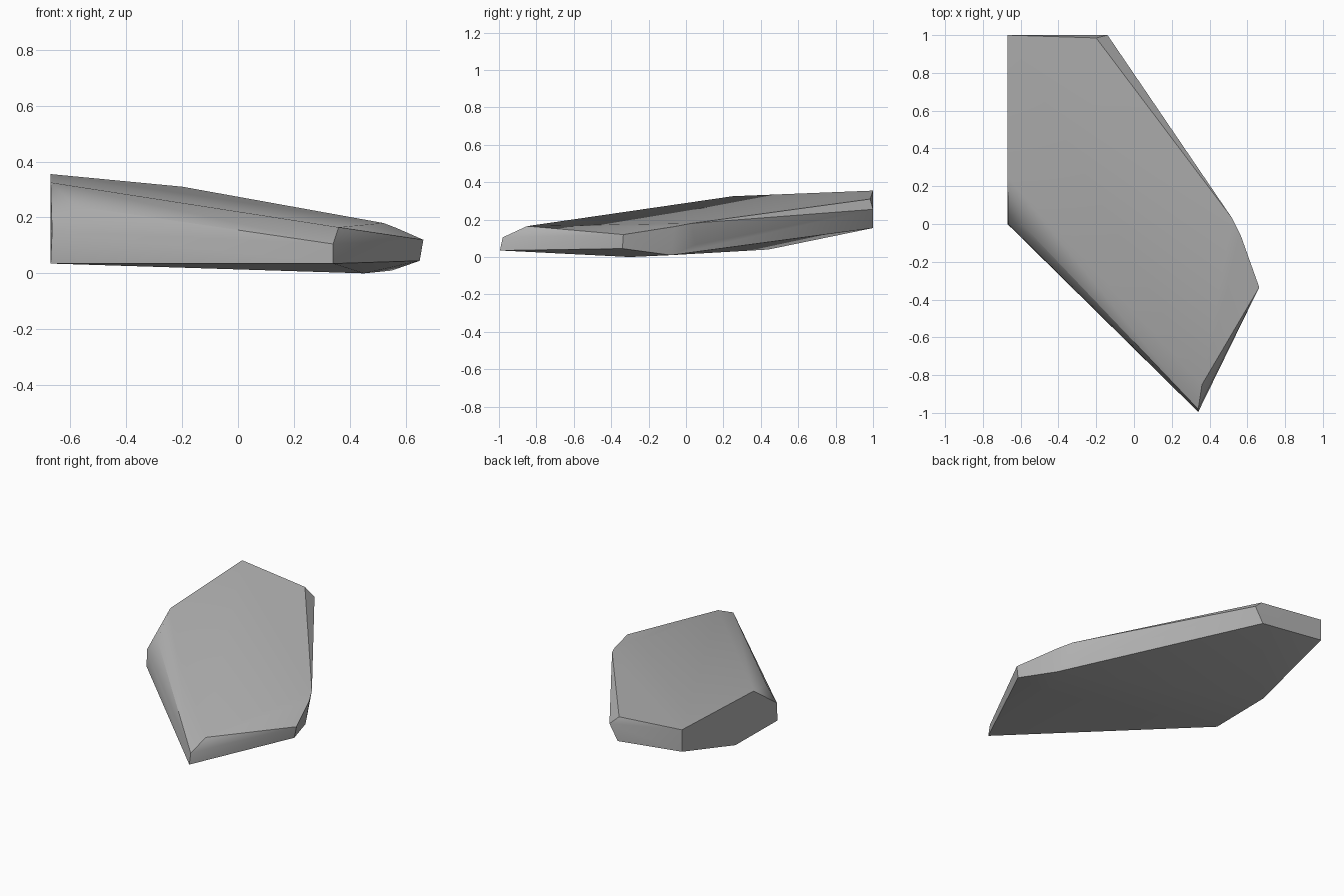
import bpy
import bmesh
import math

# Remove the default cube
default = bpy.data.objects.get("Cube")
if default:
    bpy.data.objects.remove(default, do_unlink=True)

# Stone material
stone = bpy.data.materials.new("grey_stone")
stone.use_nodes = True
grey = (0.45, 0.45, 0.45, 1)
stone.diffuse_color = grey
shader = next(n for n in stone.node_tree.nodes if n.type == "BSDF_PRINCIPLED")
shader.inputs["Base Color"].default_value = grey

# Corners of the sloping top
top_rim = [
    (-.67, 1, .355), (-.2, .985, .31), (.52, .03, .18),
    (.565, -.06, .163), (.36, -.85, .165), (-.67, .25, .325),
]
# Corners of the chipped flanks
flank = [
    (-.14, 1, .255), (.663, -.335, .12), (.34, -.98, .105),
    (-.58, -.015, .24), (-.665, 0, .15), (.48, .05, .065),
]
# Corners of the shallow underside
underside = [
    (-.67, 1, .21), (-.2, 1, .155), (.55, -.08, .01),
    (.65, -.34, .045), (.34, -.995, .035), (-.67, 0, .035),
    (-.67, .44, .04), (.45, -.3, 0),
]

# Wrap the corners in one faceted slab
bm = bmesh.new()
for corner in top_rim + flank + underside:
    bm.verts.new(corner)
hull = bmesh.ops.convex_hull(bm, input=bm.verts[:])
loose = {v for v in hull["geom_interior"] + hull["geom_unused"]
         if isinstance(v, bmesh.types.BMVert) and not v.link_faces}
bmesh.ops.delete(bm, geom=list(loose), context="VERTS")

# Merge almost coplanar triangles into clean facets
bmesh.ops.dissolve_limit(bm, angle_limit=math.radians(2),
                         verts=bm.verts[:], edges=bm.edges[:])
bmesh.ops.recalc_face_normals(bm, faces=bm.faces[:])

mesh = bpy.data.meshes.new("rock_slab")
bm.to_mesh(mesh)
bm.free()
mesh.materials.append(stone)
rock = bpy.data.objects.new("rock_slab", mesh)
bpy.context.collection.objects.link(rock)

# Soft facets with crisp chipped edges
bpy.ops.object.select_all(action="DESELECT")
rock.select_set(True)
bpy.context.view_layer.objects.active = rock
bpy.ops.object.shade_smooth_by_angle(angle=math.radians(32))
